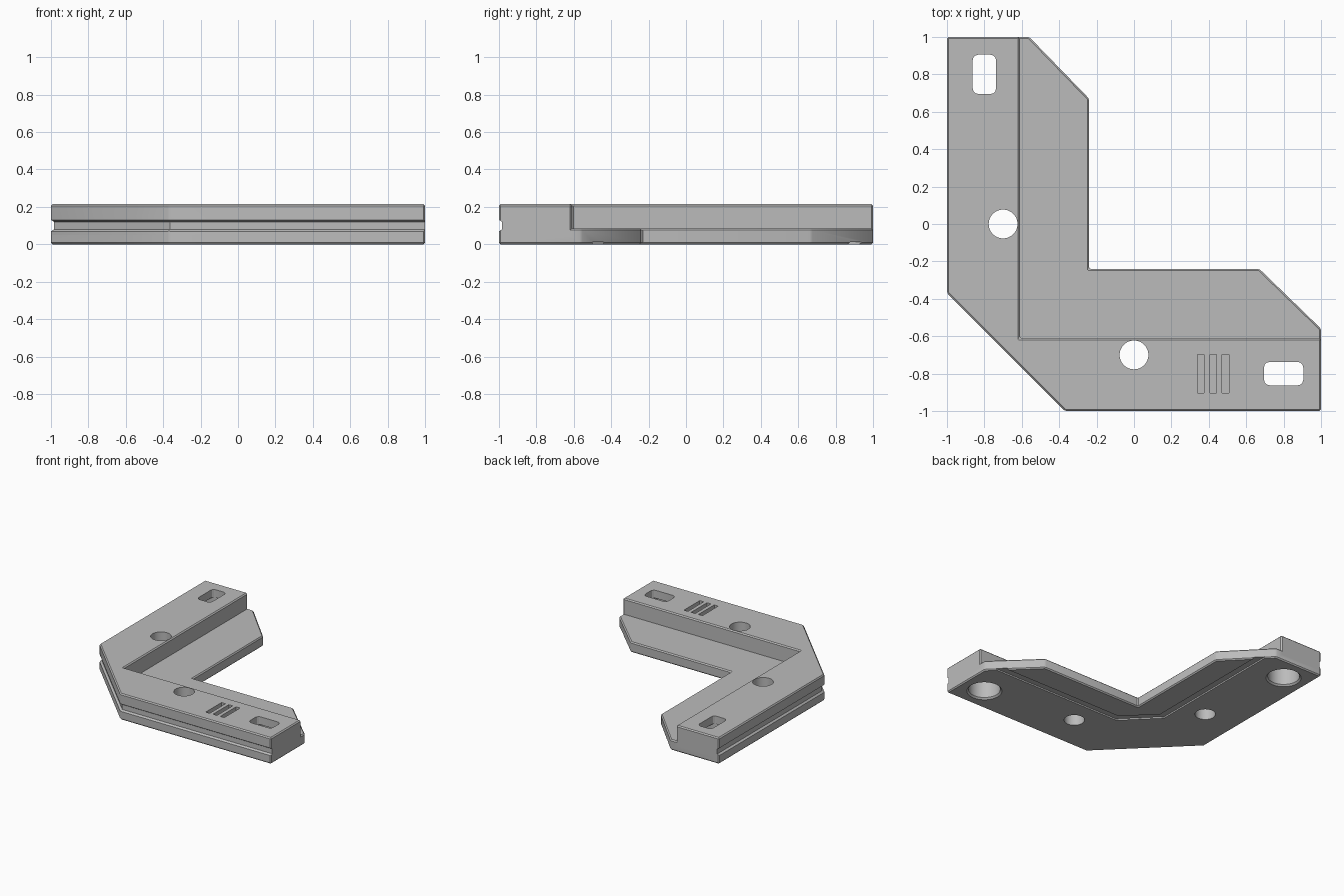
import bpy, bmesh, math
from mathutils import Matrix

cube = bpy.data.objects.get("Cube")
if cube:
    bpy.data.objects.remove(cube, do_unlink=True)

grey = bpy.data.materials.new("plain grey")
grey.use_nodes = True
colour = (0.5, 0.5, 0.5, 1)
grey.diffuse_color = colour
grey.node_tree.nodes["Principled BSDF"].inputs["Base Color"].default_value = colour


def finish(bm, name):
    bmesh.ops.recalc_face_normals(bm, faces=bm.faces)
    mesh = bpy.data.meshes.new(name)
    bm.to_mesh(mesh)
    bm.free()
    mesh.materials.append(grey)
    ob = bpy.data.objects.new(name, mesh)
    bpy.context.collection.objects.link(ob)
    return ob


def prism(name, points, z0, z1, bevel=0, segments=1, upright_only=False):
    bm = bmesh.new()
    base = bm.faces.new([bm.verts.new((x, y, z0)) for x, y in points])
    top = bmesh.ops.extrude_face_region(bm, geom=[base])["geom"]
    bmesh.ops.translate(bm, vec=(0, 0, z1 - z0),
                        verts=[v for v in top if isinstance(v, bmesh.types.BMVert)])
    bmesh.ops.recalc_face_normals(bm, faces=bm.faces)
    if bevel:
        edges = [e for e in bm.edges if not upright_only
                 or abs(e.verts[0].co.z - e.verts[1].co.z) > 0.001]
        bmesh.ops.bevel(bm, geom=edges, offset=bevel, segments=segments,
                        affect='EDGES', profile=0.5)
    return finish(bm, name)


def box(name, x, y, sx, sy, z0, z1, **kw):
    pts = [(x + i * sx / 2, y + j * sy / 2)
           for i, j in ((-1, -1), (1, -1), (1, 1), (-1, 1))]
    return prism(name, pts, z0, z1, **kw)


def cone(name, x, y, r0, r1, z0, z1):
    bm = bmesh.new()
    bmesh.ops.create_cone(bm, cap_ends=True, segments=48, radius1=r0, radius2=r1,
                          depth=z1 - z0,
                          matrix=Matrix.Translation((x, y, (z0 + z1) / 2)))
    return finish(bm, name)


def corner_path(a, b, d, reach=1.1):
    # L-shaped path with a slanted corner, shifted inwards by d
    k = b + d * (math.sqrt(2) - 1)
    return [(a + d, reach), (a + d, k), (k, a + d), (reach, a + d)]


def sweep(name, a, b, profile):
    # sweep a profile of (inward shift, height) along the corner path
    bm = bmesh.new()
    rails = [[bm.verts.new((x, y, z)) for x, y in corner_path(a, b, d)]
             for d, z in profile]
    n = len(rails)
    for i in range(n):
        r, s = rails[i], rails[(i + 1) % n]
        for j in range(3):
            bm.faces.new((r[j], r[j + 1], s[j + 1], s[j]))
    for end in (0, 3):
        bm.faces.new([r[end] for r in rails])
    return finish(bm, name)


def combine(target, tool, operation):
    mod = target.modifiers.new("combine", 'BOOLEAN')
    mod.operation = operation
    mod.solver = 'EXACT'
    mod.object = tool
    bpy.ops.object.select_all(action='DESELECT')
    bpy.context.view_layer.objects.active = target
    target.select_set(True)
    bpy.ops.object.modifier_apply(modifier=mod.name)
    bpy.data.objects.remove(tool, do_unlink=True)


# Base plate with both arms
half = [(-0.37, -1), (1, -1), (1, -0.56), (0.67, -0.24), (-0.24, -0.24)]
plate = half + [(y, x) for x, y in reversed(half[:-1])]
bracket = prism("corner_bracket", plate, 0, 0.085, bevel=0.009)

# Raised outer rim
rim = [(-0.37, -1), (1, -1), (1, -0.61), (-0.61, -0.61),
       (-0.61, 1), (-1, 1), (-1, -0.37)]
combine(bracket, prism("raised_rim", rim, 0.04, 0.215, bevel=0.009), 'UNION')

# Groove around the outer side, and shallow channel underneath
cutters = [
    sweep("side_groove", -1, -0.37,
          [(0.016, 0.08), (0.016, 0.12), (-0.1, 0.197), (-0.1, 0.003)]),
    sweep("under_channel", -0.47, -0.23,
          [(-0.03, -0.02), (-0.03, 0.012), (0.03, 0.012), (0.03, -0.02)]),
]

# Round holes and slotted holes with wide recesses from below
for flip in (False, True):
    def place(x, y):
        return (y, x) if flip else (x, y)
    cutters.append(cone("round_hole", *place(-0.7, 0), 0.077, 0.077, -0.1, 0.3))
    slot = place(-0.8, 0.8)
    cutters.append(box("slot", *slot, *place(0.125, 0.21), 0.1, 0.3,
                       bevel=0.03, segments=3, upright_only=True))
    cutters.append(cone("recess", *slot, 0.12, 0.12, -0.1, 0.15))
    cutters.append(cone("recess_lip", *slot, 0.145, 0.12, -0.012, 0.013))

# Three shallow marker slits
for i in range(3):
    cutters.append(box("slit", 0.357 + i * 0.066, -0.8, 0.036, 0.205, 0.185, 0.3))

for c in cutters:
    combine(bracket, c, 'DIFFERENCE')

bpy.ops.object.shade_smooth_by_angle(angle=math.radians(25))
